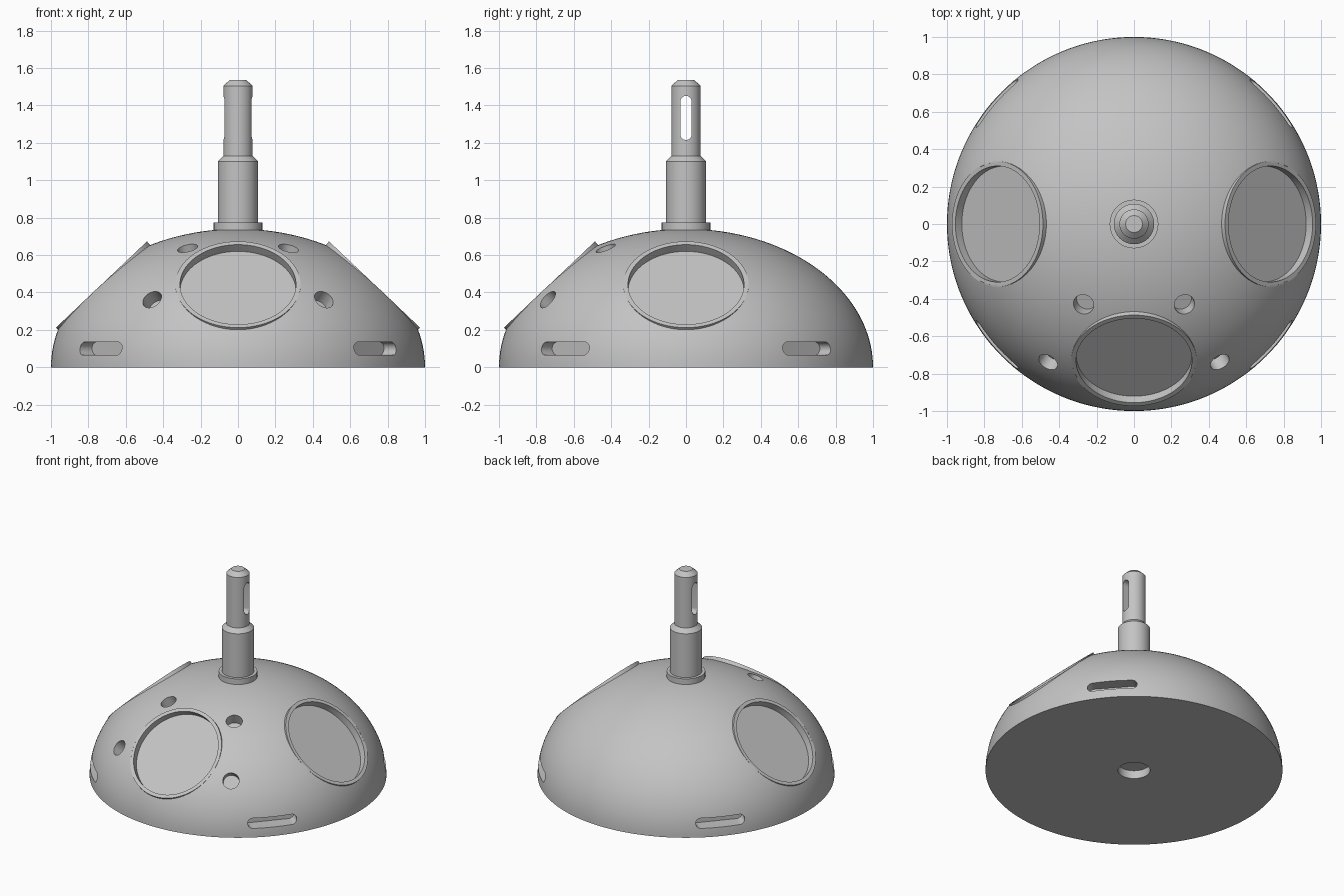
import bpy, bmesh
from math import sin, cos, pi, radians
from mathutils import Vector, Matrix

cube = bpy.data.objects.get("Cube")
if cube:
    bpy.data.objects.remove(cube, do_unlink=True)

grey = bpy.data.materials.new("plain_grey")
grey.use_nodes = True
colour = (0.55, 0.55, 0.55, 1)
grey.diffuse_color = colour
grey.node_tree.nodes["Principled BSDF"].inputs["Base Color"].default_value = colour

HEIGHT = 0.74  # dome height; its base radius is 1


def finish(bm, name, matrix):
    bmesh.ops.remove_doubles(bm, verts=bm.verts, dist=1e-5)
    bmesh.ops.recalc_face_normals(bm, faces=bm.faces)
    mesh = bpy.data.meshes.new(name)
    bm.to_mesh(mesh)
    bm.free()
    mesh.transform(matrix)
    mesh.materials.append(grey)
    obj = bpy.data.objects.new(name, mesh)
    bpy.context.collection.objects.link(obj)
    return obj


def lathe(name, profile, matrix=Matrix(), sides=64, closed=False):
    """Revolve (radius, z) points round the z axis."""
    bm = bmesh.new()
    rings = [[bm.verts.new((r * cos(2 * pi * i / sides), r * sin(2 * pi * i / sides), z))
              for i in range(sides)] for r, z in profile]
    pairs = list(zip(rings, rings[1:]))
    if closed:
        pairs.append((rings[-1], rings[0]))
    for a, b in pairs:
        for i in range(sides):
            j = (i + 1) % sides
            bm.faces.new((a[i], a[j], b[j], b[i]))
    return finish(bm, name, matrix)


def rod(name, radius, low, high, matrix=Matrix()):
    return lathe(name, [(0, low), (radius, low), (radius, high), (0, high)], matrix)


def slot(name, centre, out, along, half_length, radius, low, high):
    """Round-ended bar, running low..high along the out direction."""
    out, along = Vector(out).normalized(), Vector(along).normalized()
    frame = Matrix((along, out.cross(along), out)).transposed().to_4x4()
    bm = bmesh.new()
    outline = []
    for end in (1, -1):
        for i in range(17):
            a = pi * i / 16 - pi / 2
            outline.append(bm.verts.new((end * (half_length - radius + radius * cos(a)),
                                         end * radius * sin(a), low)))
    face = bm.faces.new(outline)
    moved = bmesh.ops.extrude_face_region(bm, geom=[face])["geom"]
    bmesh.ops.translate(bm, vec=(0, 0, high - low),
                        verts=[v for v in moved if isinstance(v, bmesh.types.BMVert)])
    return finish(bm, name, Matrix.Translation(centre) @ frame)


def aim(centre, direction):
    return Matrix.Translation(centre) @ Vector(direction).to_track_quat('Z', 'Y').to_matrix().to_4x4()


def cut(target, cutter):
    cutter.hide_render = True
    mod = target.modifiers.new("cut", 'BOOLEAN')
    mod.operation, mod.solver, mod.object = 'DIFFERENCE', 'EXACT', cutter
    bpy.ops.object.select_all(action='DESELECT')
    bpy.context.view_layer.objects.active = target
    target.select_set(True)
    bpy.ops.object.modifier_apply(modifier=mod.name)
    bpy.data.objects.remove(cutter, do_unlink=True)


def smooth(obj):
    bpy.ops.object.select_all(action='DESELECT')
    bpy.context.view_layer.objects.active = obj
    obj.select_set(True)
    bpy.ops.object.shade_smooth_by_angle(angle=radians(25))


# Domed body with a flat base
steps = 40
arc = [(cos(pi / 2 * i / steps), HEIGHT * sin(pi / 2 * i / steps)) for i in range(steps)]
dome = lathe("dome_body", [(0, 0)] + arc + [(0, HEIGHT)], sides=144)

# Three tilted round windows with raised rims
for side, (x, y) in {"front": (0, -1), "left": (1, 0), "right": (-1, 0)}.items():
    place = aim((0.73 * x, 0.73 * y, 0.4425), (0.688 * x, 0.688 * y, 0.726))
    cut(dome, rod("window_cutter", 0.33, -0.05, 0.4, place))
    rim = lathe(side + "_window_rim", [(0.31, -0.07), (0.335, -0.07), (0.335, 0), (0.31, 0)],
                place, 96, closed=True)
    smooth(rim)

# Small round holes beside the front window, square to the surface
for side in (1, -1):
    for x, y in ((0.27, -0.43), (0.46, -0.74)):
        z = HEIGHT * (1 - x * x - y * y) ** 0.5
        place = aim((side * x, y, z), (side * x, y, z / HEIGHT ** 2))
        cut(dome, rod("hole_cutter", 0.055, -0.08, 0.1, place))

# Four slots round the lower edge
for sx in (1, -1):
    for sy in (1, -1):
        out = Vector((0.75 * sx, 0.66 * sy, 0)).normalized()
        centre = out * 0.97 + Vector((0, 0, 0.1))
        cut(dome, slot("slot_cutter", centre, out, (-out.y, out.x, 0), 0.17, 0.035, -0.08, 0.2))

# Shallow socket under the base
cut(dome, rod("socket_cutter", 0.108, -0.1, 0.06))
smooth(dome)

# Stepped post with a collar, chamfers and a slot right through
post = lathe("stepped_post", [(0, 0.7), (0.13, 0.7), (0.13, 0.775), (0.108, 0.775), (0.108, 1.1),
                              (0.078, 1.13), (0.078, 1.505), (0.045, 1.535), (0, 1.535)])
cut(post, slot("post_cutter", (0, 0, 1.333), (1, 0, 0), (0, 0, 1), 0.118, 0.03, -0.2, 0.2))
smooth(post)
